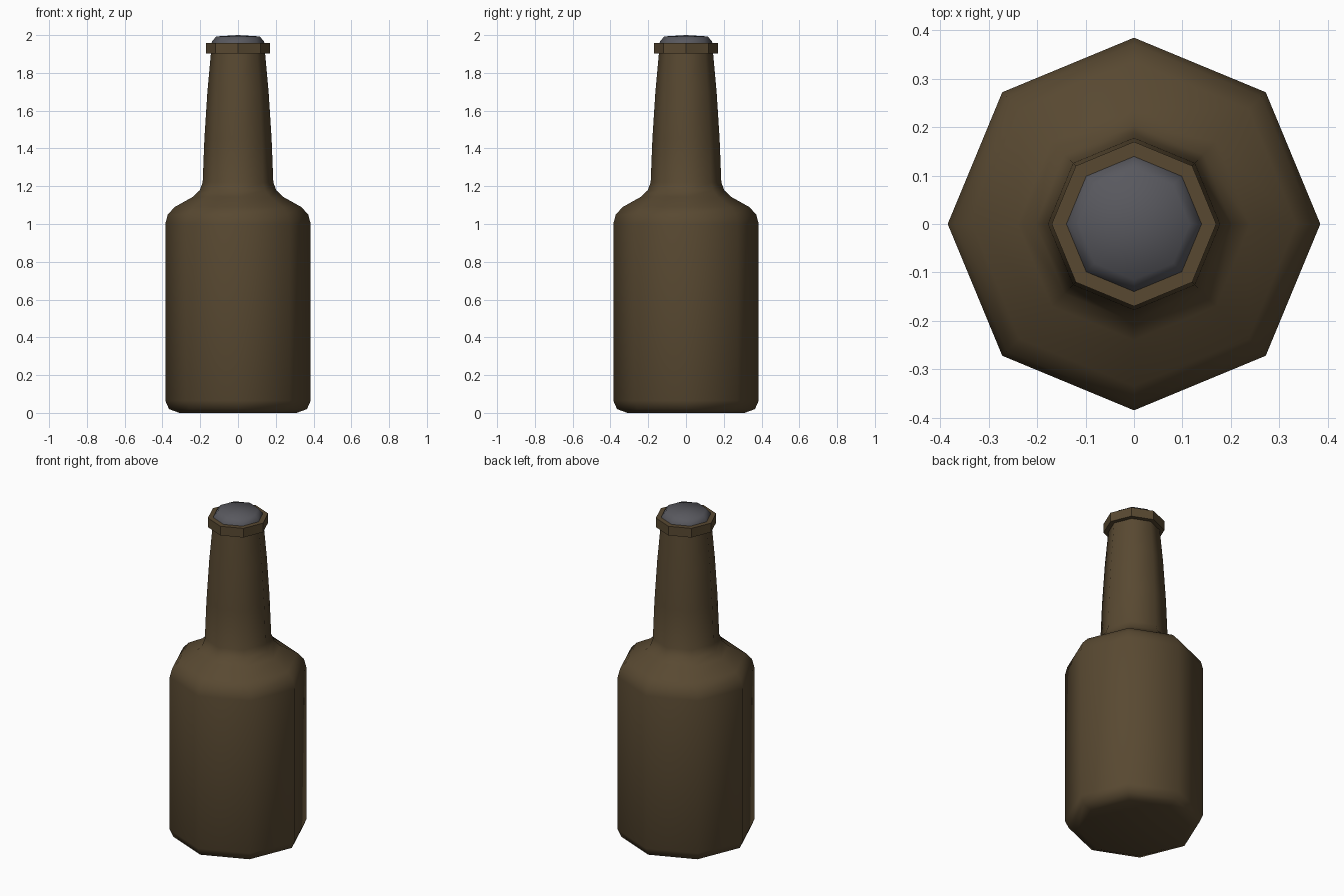
import bpy, bmesh, math

if "Cube" in bpy.data.objects:
    bpy.data.objects.remove(bpy.data.objects["Cube"])

SIDES = 8


def material(name, color):
    m = bpy.data.materials.new(name)
    m.diffuse_color = (*color, 1.0)
    m.use_nodes = True
    m.node_tree.nodes["Principled BSDF"].inputs["Base Color"].default_value = m.diffuse_color
    return m


def lathe(name, profile, mat, angle):
    """Revolve (radius, z) points into an eight-sided solid; radius 0 makes a pole."""
    bm = bmesh.new()
    rings = []
    for r, z in profile:
        if r == 0:
            rings.append([bm.verts.new((0, 0, z))] * SIDES)
        else:
            rings.append([bm.verts.new((r * math.cos(math.tau * i / SIDES),
                                        r * math.sin(math.tau * i / SIDES), z))
                          for i in range(SIDES)])
    for low, high in zip(rings, rings[1:]):
        for i in range(SIDES):
            j = (i + 1) % SIDES
            corners = list(dict.fromkeys((low[i], low[j], high[j], high[i])))
            bm.faces.new(corners)
    # Flat ends where the profile does not reach the axis
    if profile[0][0] > 0:
        bm.faces.new(rings[0][::-1])
    if profile[-1][0] > 0:
        bm.faces.new(rings[-1])
    bmesh.ops.recalc_face_normals(bm, faces=bm.faces)
    mesh = bpy.data.meshes.new(name)
    bm.to_mesh(mesh)
    bm.free()
    mesh.materials.append(mat)
    ob = bpy.data.objects.new(name, mesh)
    bpy.context.collection.objects.link(ob)
    bpy.ops.object.select_all(action='DESELECT')
    ob.select_set(True)
    bpy.context.view_layer.objects.active = ob
    bpy.ops.object.shade_smooth_by_angle(angle=math.radians(angle))
    return ob


brown = material("brown_glass", (0.098, 0.066, 0.031))
grey = material("grey_cap", (0.098, 0.098, 0.112))

# Body, shoulder and tapering neck
lathe("bottle_body", [
    (0.31, 0.0), (0.365, 0.02), (0.385, 0.065), (0.385, 1.0),
    (0.372, 1.05), (0.335, 1.09), (0.24, 1.143), (0.203, 1.178),
    (0.187, 1.22), (0.178, 1.45), (0.162, 1.7), (0.143, 1.91)], brown, 60)

# Collar around the mouth
lathe("neck_collar", [(0.17, 1.902), (0.17, 1.958)], brown, 30)

# Domed stopper
lathe("stopper", [(0.142, 1.95), (0.137, 1.967), (0.115, 1.993), (0, 2.0)], grey, 60)
